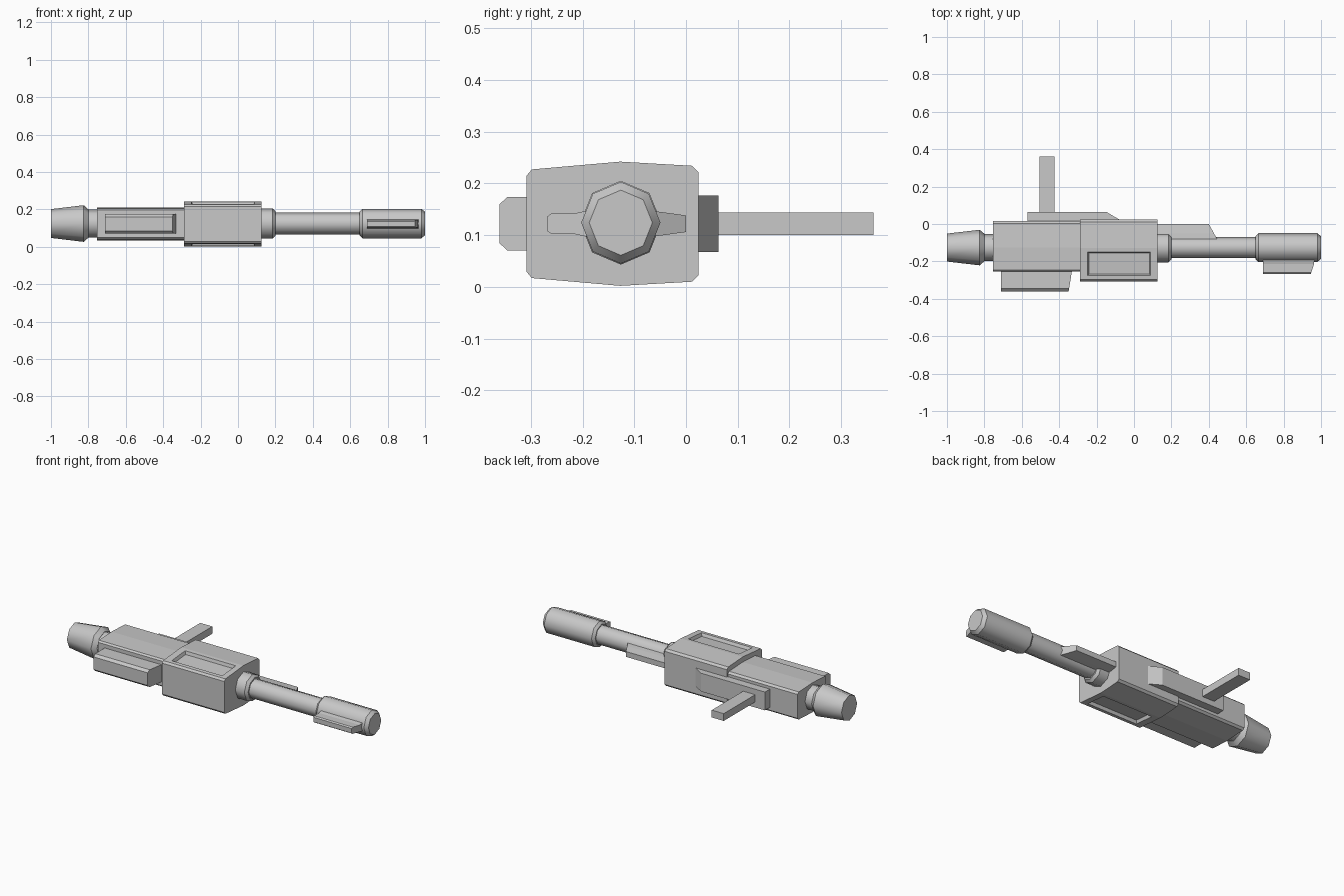
import bpy, bmesh, math

cube = bpy.data.objects.get("Cube")
if cube:
    bpy.data.objects.remove(cube, do_unlink=True)

AXIS_Y, AXIS_Z = -0.126, 0.124   # centre line of the barrel

grey = bpy.data.materials.new("light_grey")
grey.use_nodes = True
grey.diffuse_color = (0.58, 0.58, 0.58, 1)
grey.node_tree.nodes["Principled BSDF"].inputs["Base Color"].default_value = (0.58, 0.58, 0.58, 1)


def finish(name, bm):
    bmesh.ops.recalc_face_normals(bm, faces=bm.faces)
    mesh = bpy.data.meshes.new(name)
    bm.to_mesh(mesh)
    bm.free()
    mesh.materials.append(grey)
    obj = bpy.data.objects.new(name, mesh)
    bpy.context.collection.objects.link(obj)
    return obj


def tube(name, stations, sides=8):
    """Eight-sided turned part along x from (x, radius) stations."""
    bm = bmesh.new()
    rings = []
    for x, r in stations:
        angles = [2 * math.pi * i / sides for i in range(sides)]
        rings.append([bm.verts.new((x, AXIS_Y + 0.97 * r * math.sin(a), AXIS_Z + r * math.cos(a)))
                      for a in angles])
    for a, b in zip(rings, rings[1:]):
        for i in range(sides):
            j = (i + 1) % sides
            bm.faces.new((a[i], a[j], b[j], b[i])).smooth = True
    bm.faces.new(rings[0])
    bm.faces.new(rings[-1])
    # keep the rings crisp
    for ring in rings:
        for i in range(sides):
            bm.edges.get((ring[i], ring[i - 1])).smooth = False
    return finish(name, bm)


def prism(bm, half_profile, x0, x1):
    """Extrude a (y, half height) outline, mirrored about the axis height, along x.
    x1 may be a function of y, for a slanted end."""
    outline = [(y, AXIS_Z - 0.002 + h) for y, h in half_profile]
    outline += [(y, AXIS_Z - 0.002 - h) for y, h in reversed(half_profile)]
    end = x1 if callable(x1) else (lambda y: x1)
    a = [bm.verts.new((x0, y, z)) for y, z in outline]
    b = [bm.verts.new((end(y), y, z)) for y, z in outline]
    n = len(outline)
    bm.faces.new(a)
    bm.faces.new(b)
    for i in range(n):
        bm.faces.new((a[i], a[(i + 1) % n], b[(i + 1) % n], b[i]))
    bmesh.ops.recalc_face_normals(bm, faces=bm.faces)


def block(name, half_profile, x0, x1):
    bm = bmesh.new()
    prism(bm, half_profile, x0, x1)
    return finish(name, bm)


# Turned parts
tube("rear_cone", [(-1.0, 0.077), (-0.825, 0.098), (-0.8, 0.076)])
tube("rear_neck", [(-0.81, 0.074), (-0.74, 0.074)])
tube("barrel_collar", [(0.11, 0.081), (0.185, 0.081), (0.2, 0.066)])
tube("barrel", [(0.18, 0.058), (0.67, 0.058)])
tube("muzzle", [(0.65, 0.064), (0.665, 0.079), (0.98, 0.079), (1.0, 0.063)])

# Rear housing
block("rear_housing", [(-0.255, 0.074), (-0.245, 0.083), (-0.126, 0.089),
                       (0.004, 0.083), (0.016, 0.072)], -0.755, -0.28)

# Front housing with a recessed panel above and below
bm = bmesh.new()
prism(bm, [(-0.308, 0.093), (-0.298, 0.105), (-0.127, 0.12),
           (0.012, 0.112), (0.024, 0.1)], -0.29, 0.125)
panels = [f for f in bm.faces
          if abs(f.normal.z) > 0.9 and f.calc_center_median().y < -0.15]
for panel in panels:
    bmesh.ops.inset_individual(bm, faces=[panel], thickness=0.031)
    for v in panel.verts:
        v.co.x += 0.02 if v.co.x < -0.08 else -0.014
    bmesh.ops.inset_individual(bm, faces=[panel], thickness=0.01, depth=-0.018)
finish("front_housing", bm)

# Box on the front side of the rear housing
block("side_box", [(-0.36, 0.038), (-0.345, 0.052), (-0.24, 0.052)],
      -0.71, lambda y: -0.33 + 0.2 * (min(y, -0.26) + 0.26))

# Mounting plate and handle on the back
block("back_plate", [(0.0, 0.055), (0.063, 0.055)],
      -0.57, lambda y: -0.145 + 1.7 * (0.063 - y))
block("back_handle", [(0.05, 0.022), (0.362, 0.022)], -0.505, -0.425)

# Fins beside the barrel and the muzzle
block("barrel_fin", [(-0.1, 0.027), (-0.05, 0.023), (0.0, 0.016)],
      0.1, lambda y: 0.4 + 0.55 * -y)
block("muzzle_fin", [(-0.268, 0.014), (-0.26, 0.02), (-0.215, 0.02), (-0.17, 0.03)],
      0.69, lambda y: 0.967 + 0.32 * (y + 0.2) if y < -0.2 else 0.967)
